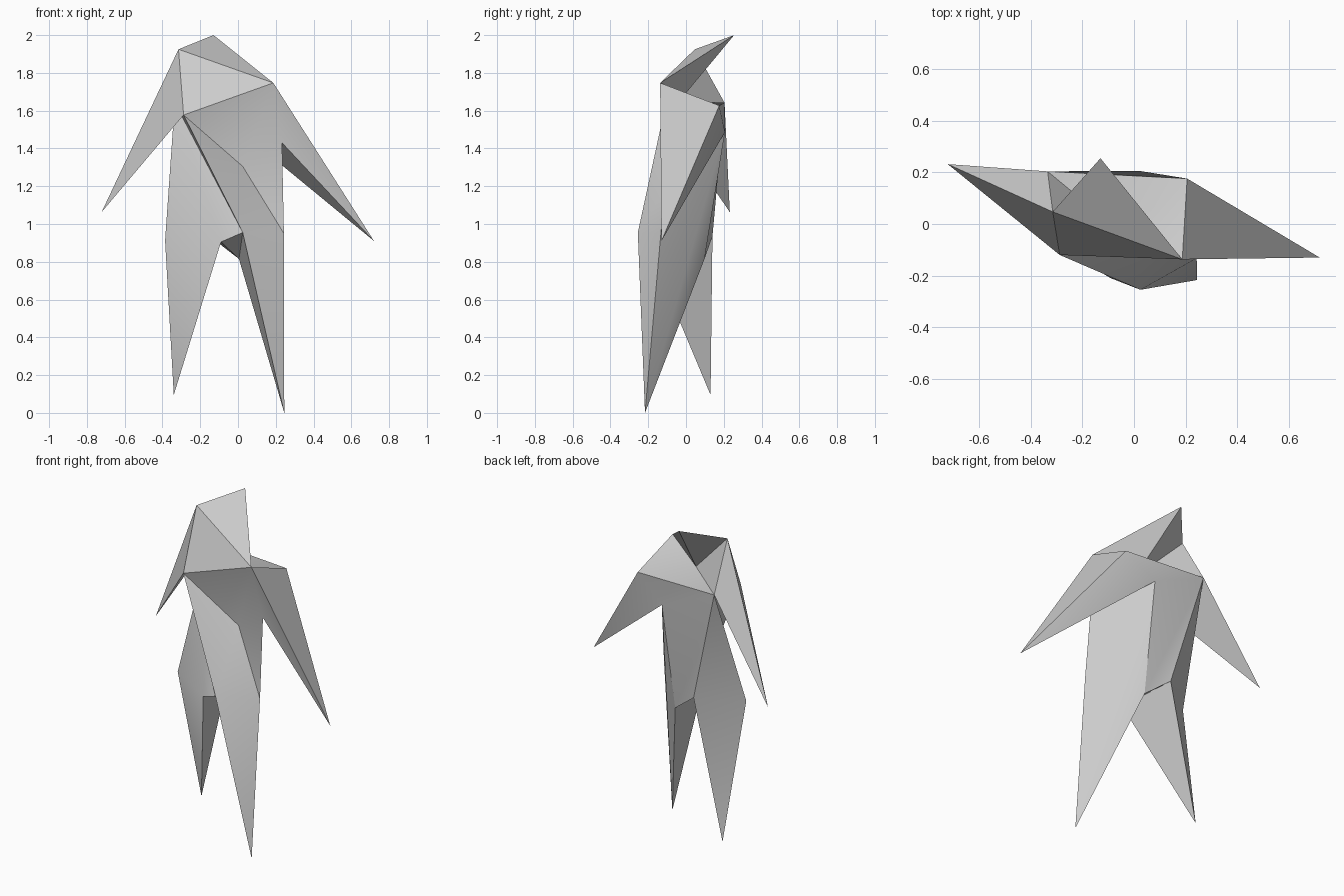
import bpy, bmesh, math

if "Cube" in bpy.data.objects:
    bpy.data.objects.remove(bpy.data.objects["Cube"])

# Corner points of the folded figure
points = {
    "head_tip": (-0.13, 0.255, 2.0),
    "head_l": (-0.315, 0.047, 1.925),
    "head_r": (0.187, -0.137, 1.747),
    "neck": (-0.04, -0.04, 1.645),
    "chest_l": (-0.288, -0.12, 1.577),
    "belly": (0.025, -0.03, 1.305),
    "side_r": (0.233, -0.09, 1.43),
    "shoulder_r": (0.206, 0.176, 1.627),
    "back_r": (0.02, 0.206, 1.486),
    "back_l": (-0.335, 0.204, 1.642),
    "hand_r": (0.72, -0.13, 0.91),
    "hand_l": (-0.722, 0.232, 1.063),
    "knee_r": (0.025, -0.255, 0.955),
    "hip_r": (0.243, -0.133, 0.95),
    "foot_r": (0.245, -0.217, 0.0),
    "crotch": (0.005, 0.098, 0.815),
    "seat": (-0.15, 0.14, 0.935),
    "knee_l": (-0.09, -0.21, 0.905),
    "hip_l": (-0.386, -0.035, 0.912),
    "foot_l": (-0.34, 0.13, 0.095),
}

parts = {
    # pointed head flap
    "head": ["head_l head_r head_tip", "head_l neck head_tip", "head_r neck head_tip"],
    # chest, shoulders and back
    "torso": ["head_l head_r chest_l", "head_r chest_l belly", "head_r belly side_r",
              "head_r shoulder_r neck", "neck shoulder_r back_l", "head_l neck back_l",
              "shoulder_r back_r back_l", "back_r crotch back_l", "back_l crotch seat"],
    # right leg with its thigh panels
    "right_leg": ["chest_l belly knee_r", "belly side_r hip_r", "belly hip_r knee_r",
                  "side_r back_r hip_r", "back_r hip_r foot_r", "back_r foot_r crotch",
                  "knee_r crotch foot_r", "knee_r foot_r hip_r"],
    # left leg with its thigh panels
    "left_leg": ["back_l seat hip_l", "back_l hip_l knee_l"],
    # pleat between the legs
    "pleat": ["chest_l back_l knee_r", "back_l knee_l knee_r",
              "knee_l seat crotch", "knee_l crotch knee_r"],
}


def spike(tip, *ring):
    """Fan of triangles from a tip to a closed ring of points."""
    return [f"{a} {b} {tip}" for a, b in zip(ring, ring[1:] + ring[:1])]


# arms and left shin are simple pointed spikes
parts["right_arm"] = spike("hand_r", "head_r", "shoulder_r", "back_r", "side_r")
parts["left_arm"] = spike("hand_l", "head_l", "chest_l", "back_l")
parts["left_leg"] += spike("foot_l", "hip_l", "knee_l", "seat")

# one continuous folded sheet
bm = bmesh.new()
verts = {name: bm.verts.new(co) for name, co in points.items()}
for faces in parts.values():
    for face in faces:
        bm.faces.new([verts[n] for n in face.split()])
bmesh.ops.recalc_face_normals(bm, faces=bm.faces[:])
mesh = bpy.data.meshes.new("folded_figure")
bm.to_mesh(mesh)
bm.free()

figure = bpy.data.objects.new("folded_figure", mesh)
bpy.context.collection.objects.link(figure)
bpy.context.view_layer.objects.active = figure
figure.select_set(True)
bpy.ops.object.shade_smooth_by_angle(angle=math.radians(30))
